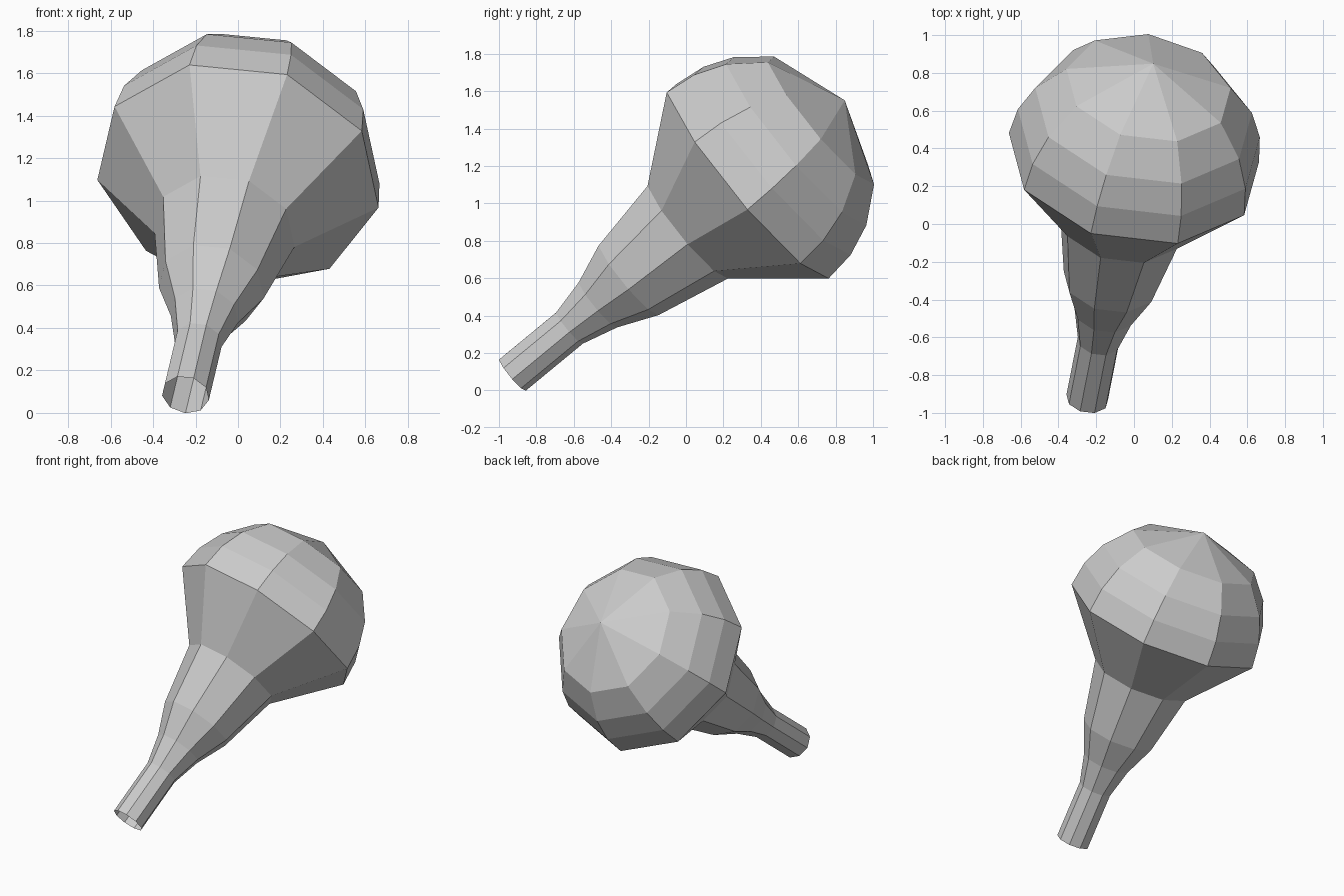
import bpy, bmesh
from math import sin, cos, pi, radians
from mathutils import Vector

if "Cube" in bpy.data.objects:
    bpy.data.objects.remove(bpy.data.objects["Cube"])

SIDES = 9
HEAD_R = 0.68
CENTRE = Vector((0.0, 0.33, 1.123))            # centre of the widest ring
AXIS = Vector((0.15, 0.763, 0.629)).normalized()
START = Vector((0.338, -0.632, 0.687))         # direction of one corner on the ring
U = (START - AXIS * START.dot(AXIS)).normalized()
V = AXIS.cross(U)

# Profile: (distance along the axis, radius), neck from the open end upwards
profile = [(-1.65, 0.113), (-1.25, 0.113), (-1.05, 0.163),
           (-0.835, 0.253), (-0.42, 0.338)]
# Rounded head, from the widest ring to the last ring before the tip
profile += [(HEAD_R * sin(radians(a)), HEAD_R * cos(radians(a)))
            for a in (0, 14.7, 30, 49)]

bm = bmesh.new()


def ring(dist, radius):
    """One nine-sided ring around the tilted axis."""
    return [bm.verts.new(CENTRE + AXIS * dist
                         + (U * cos(2 * pi * i / SIDES) + V * sin(2 * pi * i / SIDES)) * radius)
            for i in range(SIDES)]


# Side walls
rings = [ring(d, r) for d, r in profile]
for a, b in zip(rings, rings[1:]):
    for i in range(SIDES):
        j = (i + 1) % SIDES
        bm.faces.new((a[i], a[j], b[j], b[i]))

# Fan closing the head; the neck end stays open
tip = bm.verts.new(CENTRE + AXIS * HEAD_R)
last = rings[-1]
for i in range(SIDES):
    bm.faces.new((last[i], last[(i + 1) % SIDES], tip))

bm.normal_update()
mesh = bpy.data.meshes.new("bulb_with_neck")
bm.to_mesh(mesh)
bm.free()
obj = bpy.data.objects.new("bulb_with_neck", mesh)
bpy.context.collection.objects.link(obj)
